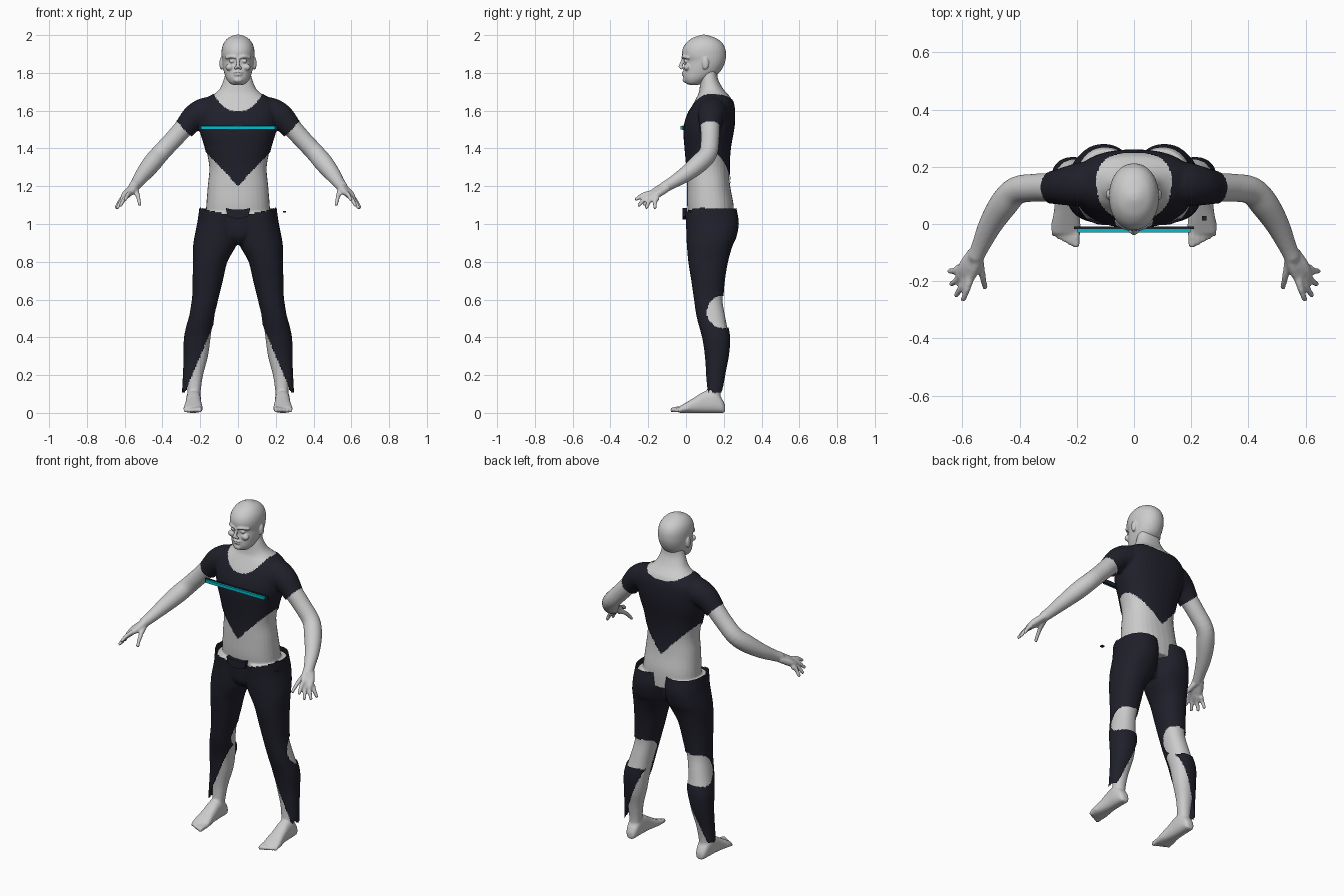
import bpy, bmesh, math
from mathutils import Vector, Matrix

cube = bpy.data.objects.get("Cube")
if cube:
    bpy.data.objects.remove(cube, do_unlink=True)


def material(name, rgb):
    m = bpy.data.materials.new(name)
    m.use_nodes = True
    m.diffuse_color = (*rgb, 1)
    m.node_tree.nodes["Principled BSDF"].inputs["Base Color"].default_value = (*rgb, 1)
    return m


SKIN = material("grey_skin", (.6, .6, .6))
CLOTH = material("dark_navy_cloth", (.014, .014, .024))
CYAN = material("cyan_stripe", (0, .52, .62))


def spline(rows, sub=4):
    """Smooth interpolation through rows of numbers."""
    out = []
    for i in range(len(rows) - 1):
        quad = rows[max(i - 1, 0)], rows[i], rows[i + 1], rows[min(i + 2, len(rows) - 1)]
        for k in range(sub):
            t = k / sub
            out.append([b + .5 * t * (c - a + t * (2*a - 5*b + 4*c - d + t * (3*(b - c) + d - a)))
                        for a, b, c, d in zip(*quad)])
    return out + [list(rows[-1])]


def loft(bm, rings, power=2, n=32):
    """Closed skin over rings given as (centre, half axis, half axis)."""
    loops = []
    for c, u, v in rings:
        loop = []
        for k in range(n):
            a = math.tau * k / n
            ca, sa = math.cos(a), math.sin(a)
            loop.append(bm.verts.new(c + u * math.copysign(abs(ca) ** (2 / power), ca)
                                     + v * math.copysign(abs(sa) ** (2 / power), sa)))
        loops.append(loop)
    for p, q in zip(loops, loops[1:]):
        for k in range(n):
            j = (k + 1) % n
            bm.faces.new((p[k], p[j], q[j], q[k]))
    bm.faces.new(loops[0])
    bm.faces.new(loops[-1])


def upright(bm, rows, shrink=0, power=2.2):
    """Loft of level rings: z, x from, x to, y from, y to."""
    loft(bm, [(Vector(((a + b) / 2, (c + d) / 2, z)), Vector(((b - a) / 2 - shrink, 0, 0)),
               Vector((0, (d - c) / 2 - shrink, 0))) for z, a, b, c, d in spline(rows)], power)


def symmetric(rows):
    return [(z, -w, w, f, b) for z, w, f, b in rows]


def tube(bm, rows, n=20):
    """Round limb along points: x, y, z, radius, with a rounded tip."""
    pts = spline(rows)
    rings = []
    for i, p in enumerate(pts):
        t = (Vector(pts[min(i + 1, len(pts) - 1)][:3]) - Vector(pts[max(i - 1, 0)][:3])).normalized()
        u = t.cross(Vector((.3, .9, .35))).normalized()
        rings.append((Vector(p[:3]), u * p[3], t.cross(u) * p[3]))
    c, u, v = rings[-1]
    rings.append((c + t * u.length * .6, u * .7, v * .7))
    loft(bm, rings, n=n)


def blob(bm, centre, size):
    m = Matrix.Translation(centre) @ Matrix.Diagonal((*size, 1))
    bmesh.ops.create_uvsphere(bm, u_segments=20, v_segments=12, radius=1, matrix=m)


def mirror(bm):
    new = bmesh.ops.duplicate(bm, geom=bm.verts[:] + bm.edges[:] + bm.faces[:])["geom"]
    for v in new:
        if isinstance(v, bmesh.types.BMVert):
            v.co.x *= -1


def add_object(name, bm, mat):
    bmesh.ops.recalc_face_normals(bm, faces=bm.faces[:])
    mesh = bpy.data.meshes.new(name)
    bm.to_mesh(mesh)
    bm.free()
    mesh.materials.append(mat)
    ob = bpy.data.objects.new(name, mesh)
    bpy.context.collection.objects.link(ob)
    return ob


def sculpt(name, bm, mat, voxel, keep=None, rounds=4):
    """Fuse the overlapping forms, soften them and trim faces by a rule."""
    ob = add_object(name, bm, mat)
    mod = ob.modifiers.new("fuse", 'REMESH')
    mod.mode, mod.voxel_size = 'VOXEL', voxel
    mod = ob.modifiers.new("soften", 'SMOOTH')
    mod.factor, mod.iterations = .5, rounds
    bpy.context.view_layer.update()
    mesh = bpy.data.meshes.new_from_object(ob.evaluated_get(bpy.context.evaluated_depsgraph_get()))
    ob.modifiers.clear()
    ob.data = mesh
    bm = bmesh.new()
    bm.from_mesh(mesh)
    if keep:
        cut = [f for f in bm.faces if not keep(*f.calc_center_median())]
        bmesh.ops.delete(bm, geom=cut, context='FACES')
    for f in bm.faces:
        f.smooth, f.material_index = True, 0
    bm.to_mesh(mesh)
    bm.free()
    mesh.materials.clear()
    mesh.materials.append(mat)


def box(name, x, y, z, mat):
    bm = bmesh.new()
    mid = [sum(s) / 2 for s in (x, y, z)]
    size = [s[1] - s[0] for s in (x, y, z)]
    bmesh.ops.create_cube(bm, size=1, matrix=Matrix.Translation(mid) @ Matrix.Diagonal((*size, 1)))
    add_object(name, bm, mat)


# Shared body sections
TORSO = symmetric([(1.0, .18, .012, .26), (1.1, .174, 0, .258), (1.2, .166, 0, .24), (1.3, .158, 0, .232),
                   (1.4, .176, -.008, .238), (1.48, .2, -.014, .252), (1.54, .21, -.008, .26),
                   (1.6, .215, .014, .26), (1.64, .2, .034, .254), (1.67, .165, .05, .242),
                   (1.69, .13, .06, .225), (1.72, .1, .066, .2), (1.77, .08, .072, .175), (1.82, .07, .08, .17)])
THIGH = [(1.0, -.005, .217, 0, .28), (.93, 0, .231, .002, .267), (.88, .012, .238, .005, .245),
         (.8, .056, .238, .012, .223), (.7, .08, .241, .028, .206), (.6, .105, .244, .042, .2),
         (.5, .125, .264, .058, .216), (.4, .138, .286, .085, .234), (.3, .152, .288, .1, .227)]
SHIN = [(.2, .178, .28, .108, .205), (.12, .19, .275, .105, .192), (.06, .195, .272, .1, .19)]
TROUSER_LEG = [(.2, .18, .292, .106, .208), (.09, .188, .298, .106, .198)]

# Body: legs, feet, arms and hands
bm = bmesh.new()
upright(bm, [(1.06, -.005, .2, .002, .268)] + THIGH + SHIN, .007)
loft(bm, [(Vector((x, y, h / 2)), Vector((w, 0, 0)), Vector((0, 0, h / 2))) for y, x, w, h in
          spline([(.207, .233, .018, .04), (.19, .234, .032, .075), (.15, .235, .039, .12), (.1, .235, .04, .115),
                  (.05, .236, .043, .085), (0, .237, .05, .055), (-.035, .238, .05, .034)])], 2.5)
for i in range(5):
    x, tip, r = .203 + .019 * i, -.074 + .009 * i, .015 - .0012 * i
    tube(bm, [(x, .01, .022, r), (x, tip / 2, .02, r), (x, tip, r, r * .9)], 12)
tube(bm, [(.18, .135, 1.59, .06), (.26, .128, 1.535, .053), (.34, .127, 1.45, .049), (.41, .117, 1.375, .049),
          (.455, .07, 1.322, .05), (.5, 0, 1.265, .042), (.535, -.075, 1.217, .032), (.553, -.115, 1.195, .029)])
for tilt in (-1, 0, 1):
    tube(bm, [(.55 + .012 * tilt, -.1, 1.2 - .01 * tilt, .02), (.575 + .02 * tilt, -.15, 1.17 - .012 * tilt, .02),
              (.588 + .02 * tilt, -.185, 1.15 - .013 * tilt, .015)], 12)
fingers = [((.57, -.18, 1.165), (.597, -.265, 1.13)), ((.583, -.18, 1.153), (.622, -.25, 1.098)),
           ((.598, -.17, 1.143), (.638, -.21, 1.085)), ((.608, -.152, 1.138), (.645, -.165, 1.085)),
           ((.54, -.125, 1.18), (.52, -.222, 1.102))]
for base, tip in fingers:
    mid = Vector(base).lerp(Vector(tip), .5) + Vector((0, -.005, .007))
    tube(bm, [(*base, .015), (*mid, .012), (*tip, .0095)], 12)
mirror(bm)
upright(bm, TORSO, .006, 2.3)
sculpt("body", bm, SKIN, .0065, rounds=3)

# Head with brow, eyes, cheeks, nose, mouth and ears
bm = bmesh.new()
blob(bm, (.089, .103, 1.85), (.009, .018, .033))
blob(bm, (.085, .1, 1.835), (.012, .013, .016))
blob(bm, (.033, -.001, 1.862), (.015, .011, .009))
blob(bm, (.045, .005, 1.83), (.022, .018, .018))
blob(bm, (.012, -.024, 1.826), (.008, .01, .008))
tube(bm, [(.008, -.017, 1.882, .008), (.035, -.012, 1.886, .008), (.062, .012, 1.88, .008)], 12)
mirror(bm)
upright(bm, symmetric([(1.737, .03, .015, .07), (1.747, .046, -.002, .09), (1.77, .062, -.013, .13),
                       (1.8, .073, -.014, .175), (1.83, .08, -.01, .196), (1.862, .084, -.007, .208),
                       (1.892, .087, -.02, .212), (1.925, .086, -.018, .209), (1.955, .077, -.002, .195),
                       (1.98, .058, .026, .167), (1.995, .033, .06, .13), (2.002, .012, .083, .105)]), power=2.1)
tube(bm, [(0, -.014, 1.88, .008), (0, -.021, 1.855, .009), (0, -.03, 1.832, .011)], 12)
blob(bm, (0, -.012, 1.802), (.026, .011, .005))
blob(bm, (0, -.011, 1.79), (.022, .011, .006))
blob(bm, (0, -.006, 1.763), (.024, .012, .015))
sculpt("head", bm, SKIN, .0042, rounds=3)


# Shirt with scooped neckline, sleeve ends and hem
def shirt_area(x, y, z):
    u = abs(x)
    neck = (1.597 if y < .13 else 1.655) + (.088 if y < .13 else .03) * (u / .127) ** 2.5
    collar = u < .14 and z > neck
    return z > 1.1 and not collar and u - z * .95 < .288 - 1.505 * .95


bm = bmesh.new()
tube(bm, [(.1, .145, 1.595, .075), (.17, .14, 1.592, .078), (.23, .133, 1.565, .069),
          (.28, .128, 1.51, .058), (.32, .127, 1.467, .056)], 28)
mirror(bm)
upright(bm, TORSO, 0, 2.3)
sculpt("shirt", bm, CLOTH, .007, shirt_area)


# Trousers with low front, torn backs of knees and open inner calves
def trouser_area(x, y, z):
    u = abs(x)
    top = 1.05 + .9 * u * u if y < .1 else (1.035 + u if u < .045 else 1.083)
    knee = ((y - .2) / .09) ** 2 + ((z - .535) / .088) ** 2 < 1
    calf = z < .48 and u < .15 + (.42 - z) * .42
    return .112 + .008 * math.sin(u * 160 + y * 90) < z < top and not knee and not calf


bm = bmesh.new()
upright(bm, [(1.12, -.005, .2, -.005, .26), (1.06, -.005, .208, -.004, .272)] + THIGH + TROUSER_LEG)
mirror(bm)
upright(bm, symmetric([(1.12, .14, -.003, .2), (1.0, .13, .002, .2), (.93, .09, .012, .2), (.89, .04, .05, .18)]))
sculpt("trousers", bm, CLOTH, .007, trouser_area)

# Belt buckle
bm = bmesh.new()
outline = [(-.065, 1.085), (-.03, 1.077), (.03, 1.077), (.065, 1.085), (.055, 1.04), (0, 1.025), (-.055, 1.04)]
face = bm.faces.new([bm.verts.new((x, -.018, z)) for x, z in outline])
side = bmesh.ops.extrude_face_region(bm, geom=[face])["geom"]
bmesh.ops.translate(bm, vec=(0, .022, 0), verts=[v for v in side if isinstance(v, bmesh.types.BMVert)])
add_object("belt_buckle", bm, CLOTH)

# Chest bar with bright front, and a small hip clip
box("chest_bar_back", (-.21, .21), (-.018, -.008), (1.497, 1.521), CLOTH)
box("chest_bar_stripe", (-.197, .197), (-.03, -.018), (1.501, 1.518), CYAN)
box("hip_clip", (.237, .253), (.012, .028), (1.06, 1.068), CLOTH)
